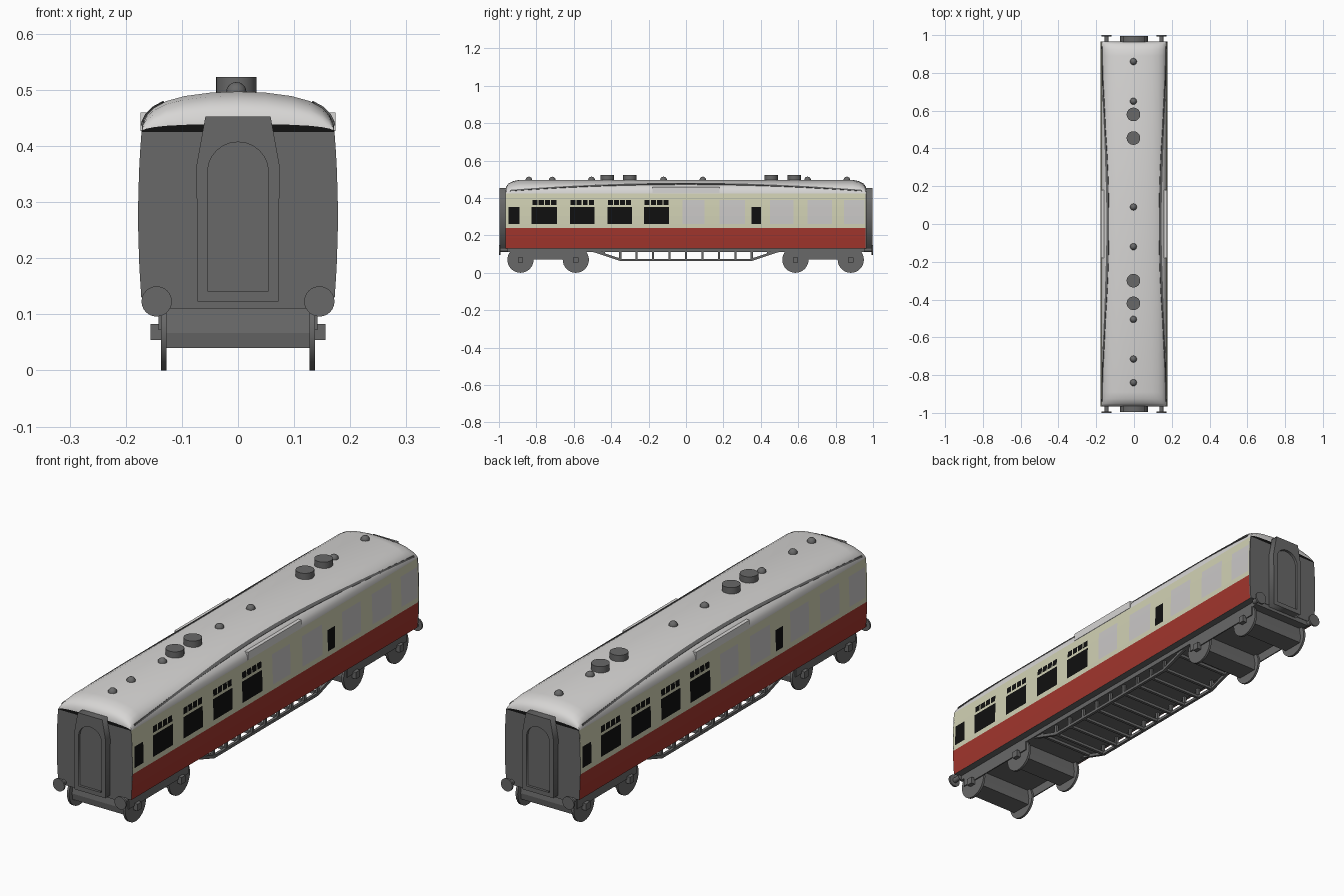
import bpy, bmesh, math
from mathutils import Matrix, Vector

if "Cube" in bpy.data.objects:
    bpy.data.objects.remove(bpy.data.objects["Cube"])

def material(name, rgb):
    m = bpy.data.materials.new(name)
    m.diffuse_color = (*rgb, 1)
    m.use_nodes = True
    m.node_tree.nodes["Principled BSDF"].inputs["Base Color"].default_value = m.diffuse_color
    return m

GREY = material("dark grey", (0.14, 0.14, 0.14))
ROOF = material("roof light grey", (0.68, 0.67, 0.66))
CREAM = material("cream", (0.64, 0.64, 0.46))
RED = material("dark red", (0.36, 0.036, 0.026))
BLACK = material("black", (0.005, 0.005, 0.005))
GLASS = material("pale glass", (0.59, 0.575, 0.57))

def finish(name, bm, mats, smooth=None, recalc=True):
    if recalc:
        bmesh.ops.recalc_face_normals(bm, faces=bm.faces)
    me = bpy.data.meshes.new(name)
    bm.to_mesh(me)
    bm.free()
    for m in mats:
        me.materials.append(m)
    if smooth:
        me.shade_smooth()
        me.set_sharp_from_angle(angle=math.radians(smooth))
    ob = bpy.data.objects.new(name, me)
    bpy.context.collection.objects.link(ob)
    return ob

def turned_copy(ob):
    """Second copy turned half way round the z axis."""
    c = bpy.data.objects.new(ob.name + "_opposite", ob.data)
    c.matrix_world = Matrix.Rotation(math.pi, 4, 'Z') @ ob.matrix_basis
    bpy.context.collection.objects.link(c)

def prism(name, pts, axis, a, b, mat=GREY):
    """Extrude a 2D outline along x (outline in y,z) or y (outline in x,z)."""
    bm = bmesh.new()
    place = (lambda p, t: (t, p[0], p[1])) if axis == 'x' else (lambda p, t: (p[0], t, p[1]))
    lo, hi = ([bm.verts.new(place(p, t)) for p in pts] for t in (a, b))
    bm.faces.new(lo)
    bm.faces.new(hi)
    for i in range(len(pts)):
        j = (i + 1) % len(pts)
        bm.faces.new((lo[i], lo[j], hi[j], hi[i]))
    return finish(name, bm, [mat])

def box(name, x0, x1, y0, y1, z0, z1, mat=GREY):
    return prism(name, [(y0, z0), (y1, z0), (y1, z1), (y0, z1)], 'x', x0, x1, mat)

def cylinder(name, centre, r, depth, axis='Z', n=28):
    bm = bmesh.new()
    rot = {'Z': Matrix(), 'X': Matrix.Rotation(math.pi / 2, 4, 'Y'),
           'Y': Matrix.Rotation(math.pi / 2, 4, 'X')}[axis]
    bmesh.ops.create_cone(bm, cap_ends=True, segments=n, radius1=r, radius2=r, depth=depth,
                          matrix=Matrix.Translation(centre) @ rot)
    return finish(name, bm, [GREY], 35)

def side_x(z):
    return 0.178 - 0.006 * ((z - 0.275) / 0.15) ** 2

# Side walls: one grid, cells coloured by window spans
L = 0.965
big = [(-.825, -.69), (-.62, -.49), (-.42, -.29), (-.225, -.09)]
small = [(-.95, -.89), (.35, .40)]
pale = [(-.02, .10), (.18, .315), (.45, .575), (.65, .78), (.845, .955)]
lights = []
for a, b in big:
    w = (b - a) / 4
    lights += [(a + i * w + .003, a + (i + 1) * w - .003) for i in range(4)]
ys = sorted({round(v, 4) for s in big + small + pale + lights for v in s} | {-L, L})
zs = [0.13, 0.185, 0.24, 0.262, 0.305, 0.352, 0.363, 0.39, 0.425]

def within(y, spans):
    return any(a < y < b for a, b in spans)

def wall_colour(y, z):
    if z < 0.24:
        return 0
    if 0.262 < z < 0.39 and within(y, pale):
        return 3
    if 0.262 < z < 0.352 and within(y, big + small):
        return 2
    if 0.363 < z < 0.39 and within(y, lights):
        return 2
    return 1

bm = bmesh.new()
grid = [[bm.verts.new((side_x(z), y, z)) for z in zs] for y in ys]
for i in range(len(ys) - 1):
    for j in range(len(zs) - 1):
        f = bm.faces.new((grid[i][j], grid[i + 1][j], grid[i + 1][j + 1], grid[i][j + 1]))
        f.material_index = wall_colour((ys[i] + ys[i + 1]) / 2, (zs[j] + zs[j + 1]) / 2)
turned_copy(finish("side_wall", bm, [RED, CREAM, BLACK, GLASS], recalc=False))

# Carriage ends
outline = [(side_x(z), z) for z in zs] + [(-side_x(z), z) for z in reversed(zs)]
turned_copy(prism("carriage_end", outline, 'y', -L, -L + 0.006))

# Roof: lofted cross-section, flattened towards the ends
half = [(.172, .425), (.170, .441), (.163, .455), (.150, .468), (.128, .480),
        (.095, .489), (.05, .495), (0, .497)]
section = half + [(-x, z) for x, z in reversed(half[:-1])]
stations = [(L, .2), (.961, .5), (.950, .72), (.925, .9), (.89, 1)]
stations = [(-y, k) for y, k in stations] + stations[::-1]
bm = bmesh.new()
rings = [[bm.verts.new((x, y, .425 + (z - .425) * k)) for x, z in section] for y, k in stations]
for r, s in zip(rings, rings[1:]):
    for i in range(len(section) - 1):
        bm.faces.new((r[i], r[i + 1], s[i + 1], s[i]))
for r in (rings[0], rings[-1]):
    bm.faces.new(r).material_index = 1
finish("roof", bm, [ROOF, BLACK], 40)

# Curved rain strips on the roof
def roof_x(z):
    for (x0, z0), (x1, z1) in zip(half, half[1:]):
        if z <= z1:
            return x0 + (x1 - x0) * (z - z0) / (z1 - z0)
    return 0

bm = bmesh.new()
rows = []
for i in range(41):
    y = -0.94 + 1.88 * i / 40
    z = 0.436 + 0.035 * (1 - (y / 0.94) ** 2)
    a, b = Vector((roof_x(z), y, z)), Vector((roof_x(z + .007), y, z + .007))
    out = Vector((b.z - a.z, 0, a.x - b.x)).normalized() * 0.003
    rows.append([bm.verts.new(p) for p in (a - out, a + out, b + out, b - out)])
for r, s in zip(rows, rows[1:]):
    for k in range(4):
        bm.faces.new((r[k], r[(k + 1) % 4], s[(k + 1) % 4], s[k]))
bm.faces.new(rows[0])
bm.faces.new(rows[-1])
turned_copy(finish("rain_strip", bm, [GREY]))

# Roof boards at mid length
turned_copy(box("roof_board", .15, .1735, -.18, .18, .427, .46, ROOF))

# Roof ventilators
for y in (.58, .455, -.30, -.42):
    cylinder("large_roof_vent", (-.003, y, .506), .036, .034)
for y in (.86, .65, .09, -.12, -.505, -.715, -.84):
    bm = bmesh.new()
    bmesh.ops.create_uvsphere(bm, u_segments=16, v_segments=10, radius=.018,
                              matrix=Matrix.Translation((-.003, y, .496)))
    finish("small_roof_vent", bm, [GREY], 40)

# End gangways: frame with an arched opening, and a recessed door
outer = [(-.072, .123), (.072, .123), (.074, .365), (.058, .453), (-.058, .453), (-.074, .365)]
arch = [(-.054, .142), (.054, .142)] + [
    (.054 * math.cos(t * math.pi / 12), .355 + .052 * math.sin(t * math.pi / 12)) for t in range(13)]
cu = bpy.data.curves.new("gangway_outline", 'CURVE')
cu.dimensions, cu.fill_mode, cu.extrude = '2D', 'BOTH', 0.0175
for loop in (outer, arch):
    sp = cu.splines.new('POLY')
    sp.points.add(len(loop) - 1)
    for p, (x, z) in zip(sp.points, loop):
        p.co = (x, z, 0, 1)
    sp.use_cyclic_u = True
tmp = bpy.data.objects.new("gangway_outline", cu)
bm = bmesh.new()
bm.from_mesh(tmp.to_mesh())
tmp.to_mesh_clear()
bpy.data.objects.remove(tmp)
bmesh.ops.remove_doubles(bm, verts=bm.verts, dist=1e-5)
bm.transform(Matrix.Translation((0, -.9785, 0)) @ Matrix.Rotation(math.pi / 2, 4, 'X'))
turned_copy(finish("gangway_frame", bm, [GREY]))
turned_copy(prism("gangway_door", arch, 'y', -.985, -.962))

# Buffers
for x in (-.145, .145):
    turned_copy(cylinder("buffer_head", (x, -.996, .123), .027, .008, 'Y', 24))
    turned_copy(cylinder("buffer_shank", (x, -.975, .123), .011, .04, 'Y', 16))

# Underframe
box("underframe", -.14, .14, -.963, .963, .110, .131)
box("floor", -.171, .171, -.963, .963, .1301, .134)

# Bogies
for yc in (-.737, .733):
    for s in (-1, 1):
        box("bogie_side_frame", s * .137, s * .142, yc - .20, yc + .20, .072, .112)
    for y in (yc - .148, yc + .148):
        prism("axle_casing", [(y - .05, .067), (y - .046, .04), (y + .046, .04), (y + .05, .067),
                              (y + .042, .112), (y - .042, .112)], 'x', -.13, .13)
        for s in (-1, 1):
            cylinder("wheel", (s * .132, y, .07), .07, .010, 'X', 32)
            box("axle_box", s * .135, s * .156, y - .014, y + .014, .054, .083)

# Truss under the middle, with posts and cross rungs
for s in (-1, 1):
    a, b = s * .122, s * .134
    box("truss_bar", a, b, -.35, .35, .063, .075)
    for e in (-1, 1):
        prism("truss_slope", [(e * .35, .063), (e * .53, .122), (e * .49, .122), (e * .345, .075)], 'x', a, b)
for i in range(11):
    y = -.44 + .088 * i
    z = .065 + max(0, abs(y) - .35) * .35
    for s in (-1, 1):
        box("truss_post", s * .122, s * .133, y - .006, y + .006, z, .112)
    box("truss_rung", -.123, .123, y - .006, y + .006, z, z + .012)
